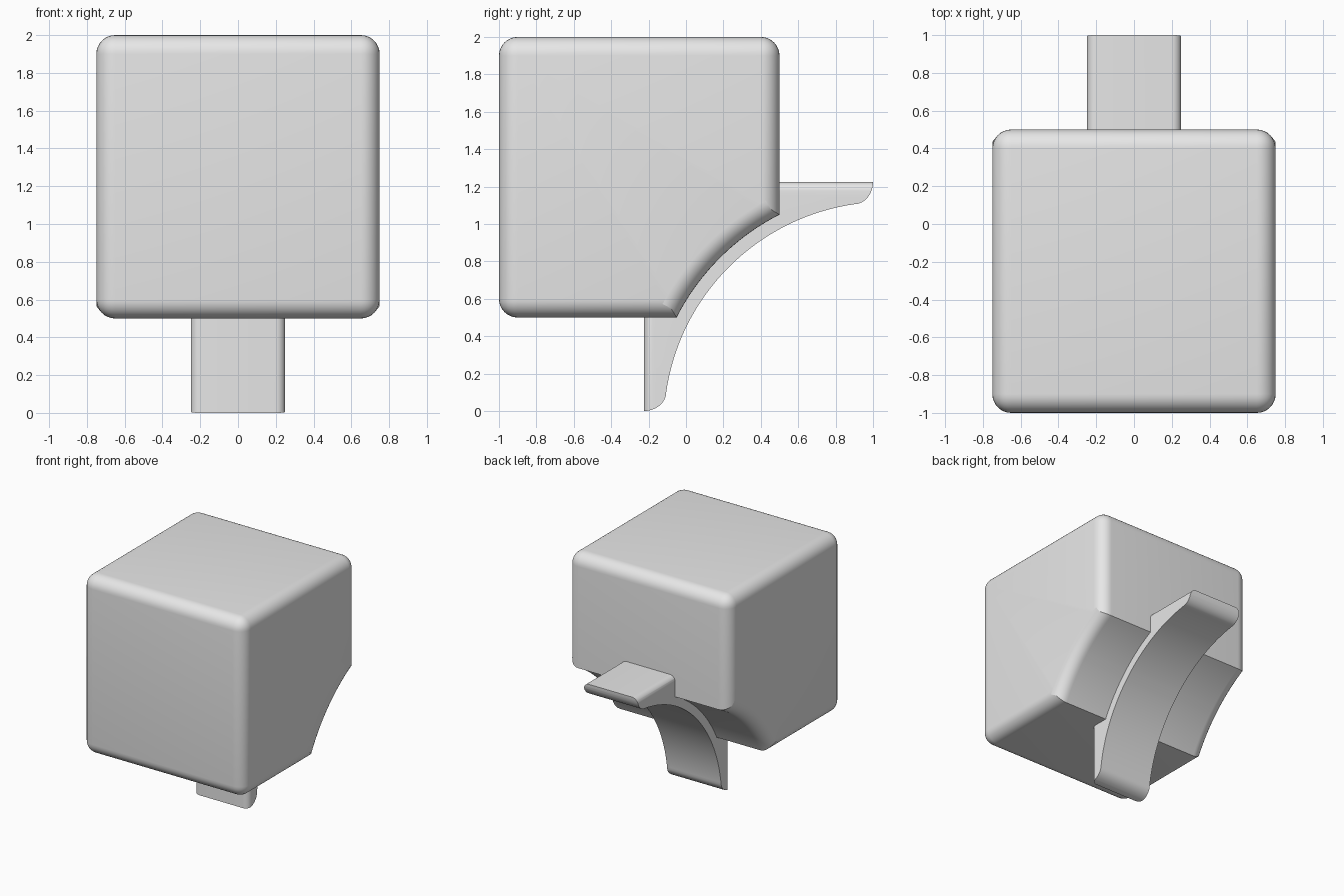
import bpy, bmesh
from math import atan2, cos, sin, pi, radians, hypot

if "Cube" in bpy.data.objects:
    bpy.data.objects.remove(bpy.data.objects["Cube"], do_unlink=True)

grey = bpy.data.materials.new("light grey")
grey.use_nodes = True
grey.diffuse_color = (0.8, 0.8, 0.8, 1)
grey.node_tree.nodes["Principled BSDF"].inputs["Base Color"].default_value = (0.8, 0.8, 0.8, 1)

CY, CZ = 1.07, -0.07      # shared centre of both curves


def mirrored(points):
    """Reflect a half profile about the diagonal y + z = 1."""
    return points + [(1 - z, 1 - y) for y, z in reversed(points)]


def arc_half(start, steps):
    """Points from start to just before the diagonal, around the shared centre."""
    r = hypot(start[0] - CY, start[1] - CZ)
    a0, a1 = atan2(start[1] - CZ, start[0] - CY), 0.75 * pi
    return [(CY + r * cos(a0 + (a1 - a0) * i / steps),
             CZ + r * sin(a0 + (a1 - a0) * i / steps)) for i in range(steps)]


def prism(name, profile, half_width, bevel=0, edge_rule=None):
    """Extrude a y-z profile along x, rounding the edges picked by the rule."""
    bm = bmesh.new()
    face = bm.faces.new([bm.verts.new((-half_width, y, z)) for y, z in profile])
    ext = bmesh.ops.extrude_face_region(bm, geom=[face])
    for v in ext["geom"]:
        if isinstance(v, bmesh.types.BMVert):
            v.co.x = half_width
    bmesh.ops.recalc_face_normals(bm, faces=bm.faces)
    if bevel:
        edges = [e for e in bm.edges if edge_rule(e)]
        bmesh.ops.bevel(bm, geom=edges, offset=bevel, segments=8, profile=0.5,
                        affect='EDGES', clamp_overlap=False)
    mesh = bpy.data.meshes.new(name)
    bm.to_mesh(mesh)
    bm.free()
    mesh.materials.append(grey)
    obj = bpy.data.objects.new(name, mesh)
    bpy.context.collection.objects.link(obj)
    return obj


def activate(obj):
    bpy.ops.object.select_all(action='DESELECT')
    obj.select_set(True)
    bpy.context.view_layer.objects.active = obj


# Body: rounded block with a concave cut in the lower back edge
def body_edge(e):
    a, b = (v.co for v in e.verts)
    along_x = abs(a.x - b.x) > 0.01
    return not along_x or a.y < -0.9 or a.z > 1.9


body_profile = mirrored(arc_half((-0.05, 0.5), 14)) + [(0.5, 2), (-1, 2), (-1, 0.5)]
body = prism("body", body_profile, 0.75, 0.1, body_edge)


# Curved bracket: block rounded along its front and top, trimmed to the curve
def bracket_edge(e):
    a, b = (v.co for v in e.verts)
    return all(p.y < -0.2 for p in (a, b)) and abs(a.x - b.x) < 0.01 \
        or all(p.z > 1.2 for p in (a, b)) and abs(a.x - b.x) < 0.01


bracket = prism("curved_bracket",
                [(-0.225, -0.2), (1.2, -0.2), (1.2, 1.225), (-0.225, 1.225)],
                0.25, 0.05, bracket_edge)
tip = [(-0.225 + 0.119 * sin(pi / 2 * i / 8), 0.1 - 0.1 * cos(pi / 2 * i / 8))
       for i in range(8)]
outline = mirrored([(-0.5, 0)] + tip + arc_half((-0.106, 0.1), 20)) + [(-0.5, 1.5)]
trim = prism("bracket_trim", outline, 0.6)
trim.hide_render = True

activate(bracket)
mod = bracket.modifiers.new("trim", 'BOOLEAN')
mod.operation = 'INTERSECT'
mod.solver = 'EXACT'
mod.object = trim
bpy.ops.object.modifier_apply(modifier=mod.name)
bpy.data.objects.remove(trim, do_unlink=True)

for part in (body, bracket):
    activate(part)
    bpy.ops.object.shade_smooth_by_angle(angle=radians(30))
